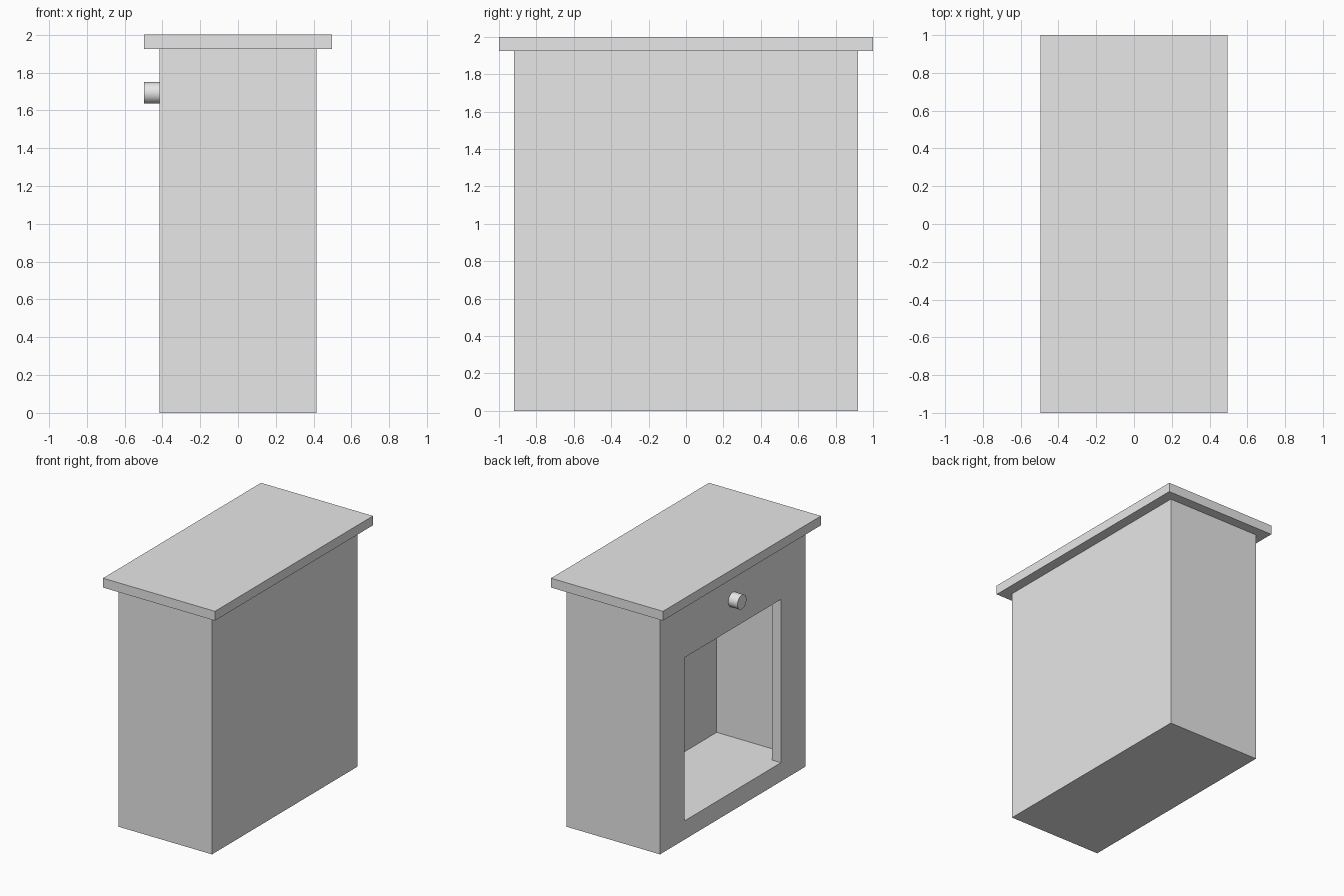
import bpy
import math

cube = bpy.data.objects.get("Cube")
if cube:
    bpy.data.objects.remove(cube, do_unlink=True)

grey = bpy.data.materials.new("plain light grey")
grey.use_nodes = True
grey.diffuse_color = (0.8, 0.8, 0.8, 1)
grey.node_tree.nodes["Principled BSDF"].inputs["Base Color"].default_value = (0.8, 0.8, 0.8, 1)


def box(name, low, high):
    """Box spanning two opposite corners."""
    bpy.ops.mesh.primitive_cube_add(size=1, location=[(a + b) / 2 for a, b in zip(low, high)])
    obj = bpy.context.object
    obj.name = name
    obj.scale = [b - a for a, b in zip(low, high)]
    bpy.ops.object.transform_apply(location=False, rotation=False, scale=True)
    obj.data.materials.append(grey)
    return obj


def cut(obj, cutter):
    """Subtract the cutter from the object, then discard it."""
    cutter.hide_render = True
    bpy.context.view_layer.objects.active = obj
    mod = obj.modifiers.new("cut", "BOOLEAN")
    mod.operation = "DIFFERENCE"
    mod.solver = "EXACT"
    mod.object = cutter
    bpy.ops.object.modifier_apply(modifier=mod.name)
    bpy.data.objects.remove(cutter, do_unlink=True)


# Hollow cabinet body: the cavity first, then the opening in its -x wall
body = box("cabinet_body", (-0.414, -0.92, 0), (0.414, 0.92, 1.925))
cut(body, box("cavity_cutter", (-0.334, -0.77, 0.15), (0.267, 0.77, 1.77)))
cut(body, box("opening_cutter", (-0.5, -0.61, 0.15), (0.1, 0.61, 1.458)))

# Overhanging top slab
box("top_slab", (-0.496, -1, 1.925), (0.496, 1, 2))

# Round knob above the opening
bpy.ops.mesh.primitive_cylinder_add(vertices=32, radius=0.057, depth=0.085,
                                    location=(-0.4535, 0, 1.692),
                                    rotation=(0, math.pi / 2, 0))
knob = bpy.context.object
knob.name = "knob"
knob.data.materials.append(grey)
bpy.ops.object.shade_smooth_by_angle(angle=math.radians(30))
